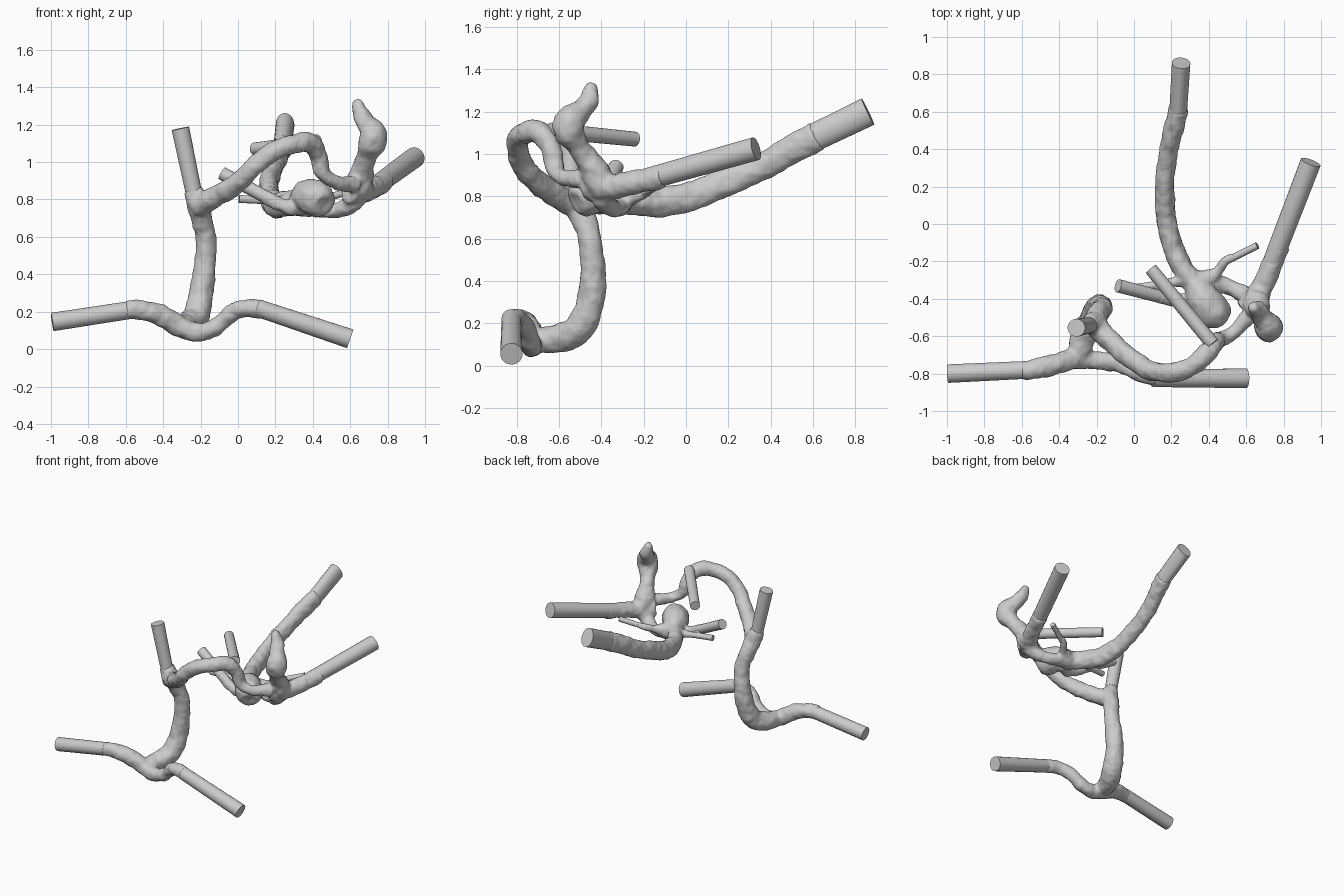
import bpy, bmesh, math
from mathutils import Vector

SIDES = 20


def spline(pts, steps=6):
    """Catmull-Rom through (x, y, z, radius) points."""
    if len(pts) == 2:
        return [Vector(p) for p in pts]
    p = [Vector(q) for q in pts]
    p = [2 * p[0] - p[1]] + p + [2 * p[-1] - p[-2]]
    out = []
    for i in range(1, len(p) - 2):
        a, b, c, d = p[i - 1:i + 3]
        for s in range(steps):
            t = s / steps
            out.append(0.5 * (2 * b + (c - a) * t + (2 * a - 5 * b + 4 * c - d) * t * t
                              + (3 * b - a - 3 * c + d) * t ** 3))
    return out + [p[-2]]


def sweep(bm, pts, flat=1.0):
    """Closed round tube along a path; flat narrows it in x."""
    path = spline(pts)
    pos = [q.xyz for q in path]
    rings, normal, last = [], None, None
    for i, q in enumerate(path):
        tan = (pos[min(i + 1, len(pos) - 1)] - pos[max(i - 1, 0)]).normalized()
        if normal is None:
            normal = tan.orthogonal().normalized()
        else:
            normal = last.rotation_difference(tan) @ normal
        last = tan
        side = tan.cross(normal)
        ring = []
        for k in range(SIDES):
            a = 2 * math.pi * k / SIDES
            off = (normal * math.cos(a) + side * math.sin(a)) * q.w
            off.x *= flat
            ring.append(bm.verts.new(pos[i] + off))
        rings.append(ring)
    for r, s in zip(rings, rings[1:]):
        for k in range(SIDES):
            n = (k + 1) % SIDES
            bm.faces.new((r[k], r[n], s[n], s[k]))
    bm.faces.new(rings[0][::-1])
    bm.faces.new(rings[-1])


def finish(bm, name):
    bmesh.ops.recalc_face_normals(bm, faces=bm.faces)
    me = bpy.data.meshes.new(name)
    bm.to_mesh(me)
    bm.free()
    ob = bpy.data.objects.new(name, me)
    bpy.context.collection.objects.link(ob)
    bpy.ops.object.select_all(action='DESELECT')
    ob.select_set(True)
    bpy.context.view_layer.objects.active = ob
    bpy.ops.object.shade_smooth_by_angle(angle=math.radians(40))
    return ob


def organic(name, tubes):
    """Tubes fused into one soft skin."""
    bm = bmesh.new()
    for pts, flat in tubes:
        sweep(bm, pts, flat)
    ob = finish(bm, name)
    rm = ob.modifiers.new("fuse", 'REMESH')
    rm.mode = 'VOXEL'
    rm.voxel_size = 0.011
    rm.use_smooth_shade = True
    sm = ob.modifiers.new("soften", 'SMOOTH')
    sm.factor = 0.5
    sm.iterations = 5
    tex = bpy.data.textures.new(name + "_noise", 'CLOUDS')
    tex.noise_scale = 0.07
    dp = ob.modifiers.new("unevenness", 'DISPLACE')
    dp.texture = tex
    dp.texture_coords = 'GLOBAL'
    dp.strength = 0.018
    dp.mid_level = 0.42


# lower network: base vessel, trunk, arch
base = [(-.60, -.785, .21, .05), (-.52, -.775, .21, .052), (-.42, -.75, .185, .055),
        (-.31, -.72, .12, .055), (-.20, -.73, .09, .048), (-.11, -.74, .125, .045),
        (-.04, -.765, .19, .044), (.04, -.80, .22, .046), (.14, -.825, .213, .048)]
trunk = [(-.30, -.72, .12, .055), (-.27, -.60, .13, .068), (-.225, -.51, .17, .07),
         (-.20, -.455, .28, .066), (-.18, -.44, .42, .06), (-.17, -.45, .57, .053),
         (-.19, -.48, .68, .057), (-.215, -.52, .77, .06), (-.24, -.54, .86, .046)]
arch = [(-.22, -.53, .76, .06), (-.11, -.64, .82, .055), (0, -.73, .89, .053),
        (.09, -.785, .98, .05), (.19, -.795, 1.06, .05), (.30, -.765, 1.10, .05),
        (.39, -.69, 1.10, .052), (.43, -.64, 1.03, .047), (.455, -.62, .94, .042),
        (.53, -.58, .89, .036), (.63, -.48, .88, .045)]
# right hub, upward bulge with a pointed tip
bulge = [(.65, -.38, .81, .06), (.655, -.42, .90, .068), (.67, -.47, .98, .055),
         (.69, -.51, 1.04, .052), (.715, -.55, 1.10, .072), (.72, -.55, 1.15, .072),
         (.69, -.50, 1.20, .052), (.665, -.465, 1.24, .05), (.643, -.45, 1.29, .036),
         (.635, -.445, 1.33, .022)]
right = [(.59, -.46, .84, .06), (.66, -.38, .84, .06), (.72, -.26, .862, .056),
         (.78, -.11, .896, .054)]
link = [(.33, -.31, .77, .06), (.45, -.32, .75, .045), (.54, -.35, .745, .042),
        (.61, -.39, .78, .05), (.66, -.37, .84, .055)]
# rear vessel, sac and small branch roots
rear = [(.24, .62, 1.085, .07), (.21, .50, 1.02, .067), (.18, .36, .94, .064),
        (.165, .20, .87, .066), (.175, .02, .80, .07), (.21, -.13, .77, .07),
        (.27, -.25, .78, .067), (.35, -.34, .785, .07)]
sac = [(.34, -.33, .79, .07), (.37, -.40, .82, .085), (.41, -.455, .81, .097),
       (.44, -.495, .785, .088), (.455, -.52, .77, .06)]
root_left = [(.36, -.37, .755, .04), (.28, -.41, .755, .037), (.20, -.405, .785, .036),
             (.13, -.385, .825, .036)]
root_thin = [(.30, -.28, .78, .045), (.22, -.31, .79, .026), (.08, -.332, .80, .021)]
root_right = [(.37, -.30, .78, .06), (.44, -.26, .79, .03), (.485, -.205, .81, .024),
              (.54, -.17, .83, .02)]

organic("vessel_network", [(p, 1) for p in (base, trunk, arch, bulge, right, link, sac,
                                            root_left, root_thin, root_right)]
        + [(rear, .75)])

# straight tube ends: start, end, x flattening
straight = {
    "base_left_end": ((-.57, -.78, .21, .048), (-.993, -.80, .145, .05), 1),
    "base_right_end": ((.10, -.825, .222, .047), (.60, -.825, .055, .053), 1),
    "upper_left_end": ((-.235, -.54, .83, .044), (-.308, -.555, 1.18, .048), 1),
    "rear_end": ((.236, .60, 1.075, .066), (.252, .86, 1.2, .069), .72),
    "right_end": ((.73, -.23, .868, .052), (.945, .33, 1.025, .056), 1),
    "arch_branch": ((.42, -.64, 1.11, .038), (.09, -.24, 1.07, .035), 1),
    "left_branch": ((.20, -.405, .785, .034), (-.085, -.33, .94, .036), 1),
    "thin_left_branch": ((.16, -.32, .795, .021), (.005, -.342, .803, .021), 1),
    "thin_right_branch": ((.50, -.195, .815, .019), (.66, -.115, .865, .019), 1),
}
for name, (a, b, flat) in straight.items():
    bm = bmesh.new()
    sweep(bm, [a, b], flat)
    finish(bm, name)
